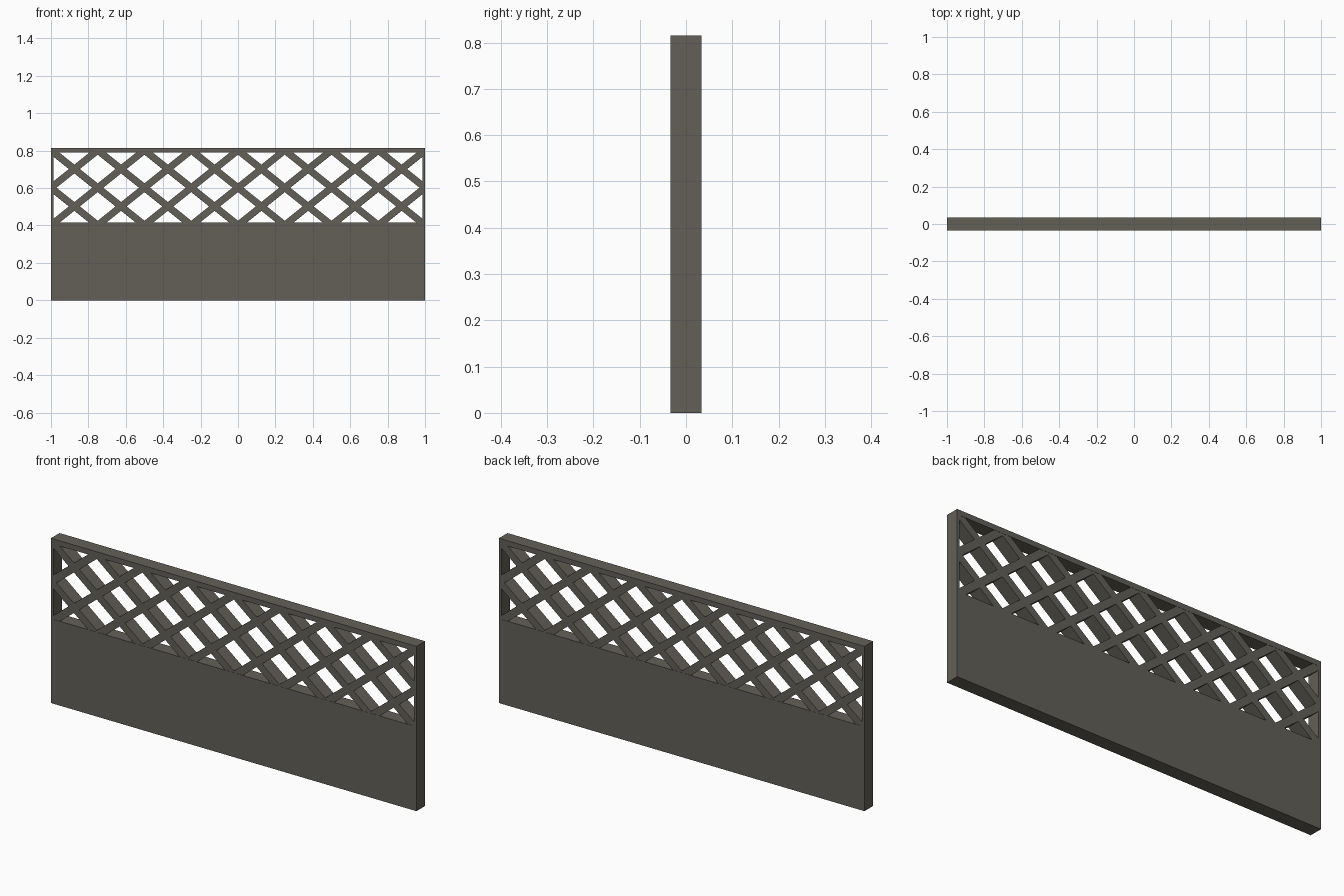
import bpy, bmesh, math
from mathutils import Vector

if "Cube" in bpy.data.objects:
    bpy.data.objects.remove(bpy.data.objects["Cube"])

HALF_Y = 0.0335
Z_LOW, Z_RAIL, Z_TOP = 0.417, 0.789, 0.815
STILE = 0.014

mat = bpy.data.materials.new("weathered grey wood")
mat.diffuse_color = (0.125, 0.117, 0.095, 1)
mat.use_nodes = True
mat.node_tree.nodes["Principled BSDF"].inputs["Base Color"].default_value = mat.diffuse_color


def add_object(name, bm):
    bmesh.ops.recalc_face_normals(bm, faces=bm.faces)
    me = bpy.data.meshes.new(name)
    bm.to_mesh(me)
    bm.free()
    me.materials.append(mat)
    ob = bpy.data.objects.new(name, me)
    bpy.context.collection.objects.link(ob)
    return ob


def prism(bm, pts, half_y):
    """Extrude an x/z outline symmetrically through the thickness."""
    face = bm.faces.new([bm.verts.new((x, -half_y, z)) for x, z in pts])
    new = bmesh.ops.extrude_face_region(bm, geom=[face])["geom"]
    verts = [v for v in new if isinstance(v, bmesh.types.BMVert)]
    bmesh.ops.translate(bm, verts=verts, vec=(0, 2 * half_y, 0))


# Frame: outer outline bridged to the rectangular opening
bm = bmesh.new()
xi = 1 - STILE
outer = [(-1, 0), (1, 0), (1, Z_TOP), (-1, Z_TOP)]
inner = [(-xi, Z_LOW), (xi, Z_LOW), (xi, Z_RAIL), (-xi, Z_RAIL)]
rings = [[bm.verts.new((x, y, z)) for x, z in loop]
         for loop, y in ((outer, -HALF_Y), (inner, -HALF_Y),
                         (inner, HALF_Y), (outer, HALF_Y))]
for r in range(4):
    a, b = rings[r], rings[(r + 1) % 4]
    for i in range(4):
        j = (i + 1) % 4
        bm.faces.new((a[i], a[j], b[j], b[i]))
add_object("fence_panel_frame", bm)

# Diagonal lattice slats, trimmed to the opening
SLOPE, MID_Z, PITCH, WIDTH = 0.8, 0.602, 0.25, 0.037
dv = WIDTH / 2 * math.sqrt(1 + SLOPE ** 2)      # half height of a slat measured vertically
for name, sign in (("lattice_rising", 1), ("lattice_falling", -1)):
    bm = bmesh.new()
    for k in range(-5, 6):
        cx, r = k * PITCH, 0.4
        rise = sign * SLOPE * r
        prism(bm, [(cx - r, MID_Z - rise - dv), (cx + r, MID_Z + rise - dv),
                   (cx + r, MID_Z + rise + dv), (cx - r, MID_Z - rise + dv)],
              HALF_Y - 0.001)
    for co, no in (((0, 0, Z_LOW), (0, 0, -1)), ((0, 0, Z_RAIL), (0, 0, 1)),
                   ((xi, 0, 0), (1, 0, 0)), ((-xi, 0, 0), (-1, 0, 0))):
        bmesh.ops.bisect_plane(bm, geom=bm.verts[:] + bm.edges[:] + bm.faces[:],
                               plane_co=Vector(co), plane_no=Vector(no), clear_outer=True)
    add_object(name, bm)
